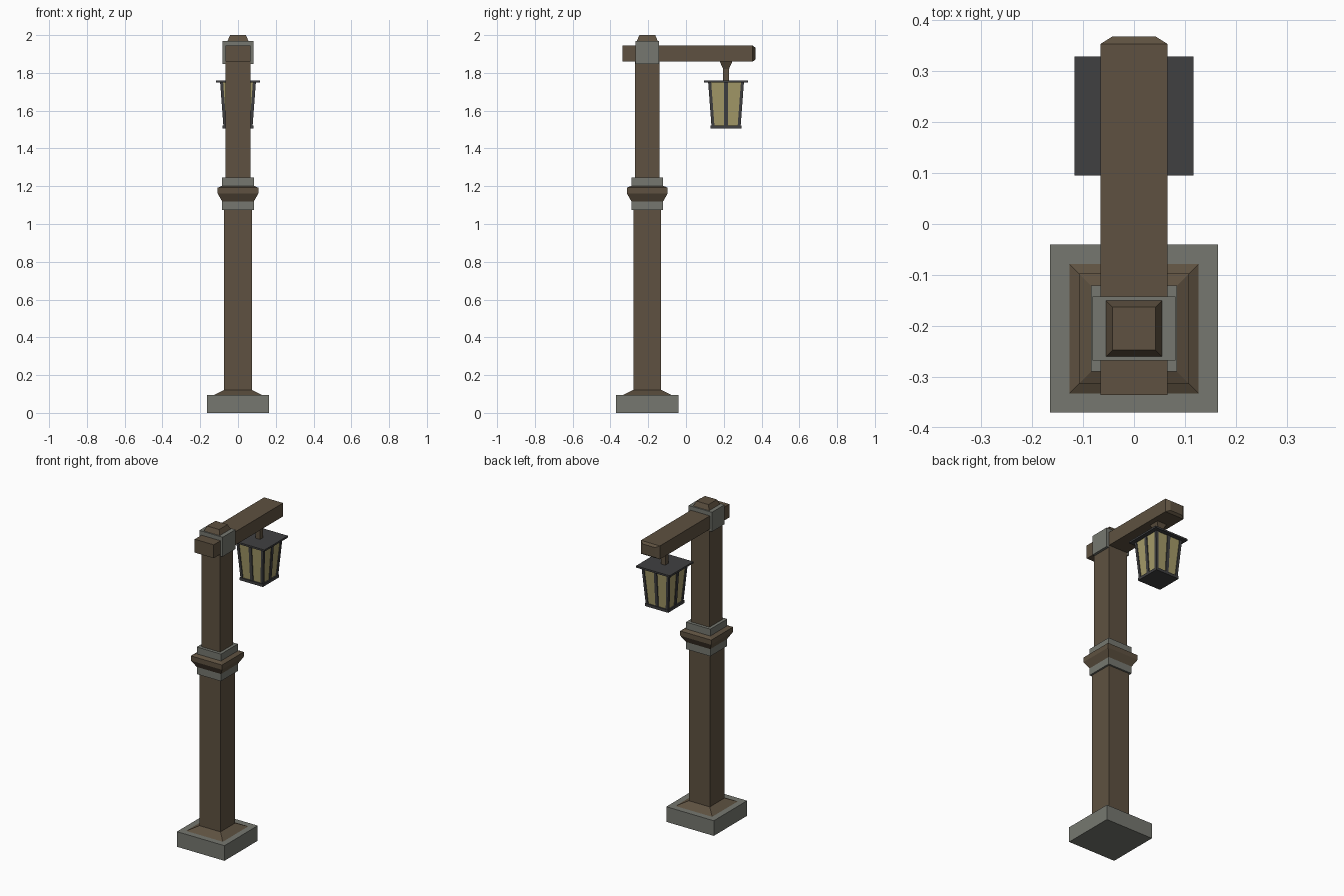
import bpy
import bmesh
from mathutils import Vector

cube = bpy.data.objects.get("Cube")
if cube:
    bpy.data.objects.remove(cube, do_unlink=True)


def material(name, color):
    m = bpy.data.materials.new(name)
    m.use_nodes = True
    m.diffuse_color = (*color, 1)
    bsdf = next(n for n in m.node_tree.nodes if n.type == 'BSDF_PRINCIPLED')
    bsdf.inputs["Base Color"].default_value = (*color, 1)
    return m


WOOD = material("brown wood", (0.112, 0.083, 0.052))
STONE = material("grey stone", (0.181, 0.187, 0.162))
IRON = material("dark iron", (0.051, 0.051, 0.053))
GLASS = material("yellow glass", (0.376, 0.328, 0.141))

POST_Y = -0.205
LAMP_Y = 0.212


def loft(name, mat, rings):
    """Skin a stack of four-cornered rings and cap both ends."""
    bm = bmesh.new()
    loops = [[bm.verts.new(p) for p in ring] for ring in rings]
    for a, b in zip(loops, loops[1:]):
        for i in range(4):
            j = (i + 1) % 4
            bm.faces.new((a[i], a[j], b[j], b[i]))
    bm.faces.new(loops[0][::-1])
    bm.faces.new(loops[-1])
    bmesh.ops.recalc_face_normals(bm, faces=bm.faces)
    mesh = bpy.data.meshes.new(name)
    bm.to_mesh(mesh)
    bm.free()
    mesh.materials.append(mat)
    obj = bpy.data.objects.new(name, mesh)
    bpy.context.collection.objects.link(obj)
    return obj


CORNERS = ((-1, -1), (1, -1), (1, 1), (-1, 1))


def turned(name, mat, cy, profile):
    """Square column from (height, half x, half y) steps."""
    return loft(name, mat, [[(sx * hx, cy + sy * hy, z) for sx, sy in CORNERS]
                            for z, hx, hy in profile])


def square(name, mat, cy, *steps):
    return turned(name, mat, cy, [(z, h, h) for z, h in steps])


# Post and its stone fittings
square("base_block", STONE, POST_Y, (0, 0.165), (0.095, 0.165))
square("base_flare", WOOD, POST_Y, (0.09, 0.127), (0.095, 0.127), (0.122, 0.073))
square("lower_post", WOOD, POST_Y, (0.1, 0.073), (1.1, 0.073))
square("stone_collar", STONE, POST_Y, (1.075, 0.084), (1.245, 0.084))
square("collar_ring", WOOD, POST_Y, (1.12, 0.084), (1.162, 0.108),
       (1.192, 0.108), (1.202, 0.084))
square("upper_post", WOOD, POST_Y, (1.2, 0.065), (1.9, 0.065))
turned("stone_cap", STONE, POST_Y, [(1.848, 0.081, 0.063), (1.97, 0.081, 0.063)])
square("post_finial", WOOD, POST_Y, (1.96, 0.055), (1.97, 0.055), (2.0, 0.042))

# Arm with a chamfered far end
loft("arm", WOOD, [[(sx * hx, y, 1.902 + sz * hz) for sx, sz in CORNERS]
                   for y, hx, hz in ((-0.335, 0.066, 0.042), (0.353, 0.066, 0.042),
                                     (0.368, 0.042, 0.031))])

# Lantern
square("hanger", WOOD, LAMP_Y, (1.755, 0.015), (1.82, 0.015), (1.862, 0.034))
square("lantern_roof", IRON, LAMP_Y, (1.75, 0.117), (1.761, 0.117))
square("lantern_floor", IRON, LAMP_Y, (1.505, 0.081), (1.522, 0.081))
BOTTOM, TOP = (1.515, 0.072), (1.755, 0.09)
square("lantern_glass", GLASS, LAMP_Y, BOTTOM, TOP)


def bar(name, dx, dy, half, out):
    """Sloping bar that follows the taper of the glass."""
    rings = []
    for z, h in (BOTTOM, TOP):
        c = Vector((dx * (h + out), LAMP_Y + dy * (h + out), z))
        rings.append([c + Vector((sx * half, sy * half, 0)) for sx, sy in CORNERS])
    loft(name, IRON, rings)


for n, (dx, dy) in enumerate(CORNERS):
    bar(f"corner_bar_{n + 1}", dx, dy, 0.008, -0.003)
for side, dx, dy in (("front", 0, -1), ("back", 0, 1), ("left", 1, 0), ("right", -1, 0)):
    bar(f"middle_bar_{side}", dx, dy, 0.01, -0.005)
